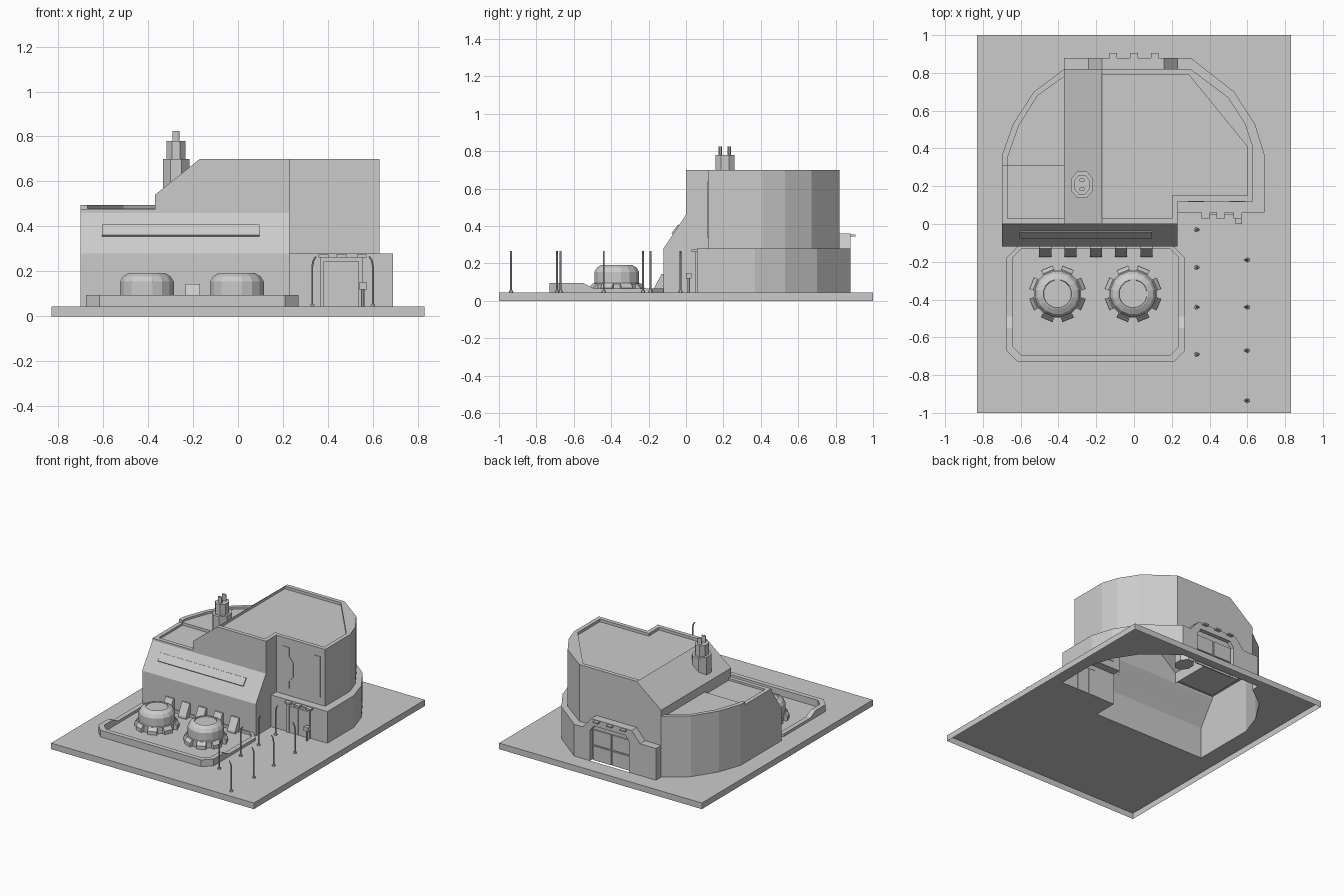
import bpy, bmesh, math
from mathutils import Vector, Matrix

if "Cube" in bpy.data.objects:
    bpy.data.objects.remove(bpy.data.objects["Cube"])

G = 0.045  # top of base plate


class Part:
    """Collects faces into one flat-shaded object."""
    def __init__(self, name):
        self.name, self.bm = name, bmesh.new()

    def poly(self, pts):
        self.bm.faces.new([self.bm.verts.new(p) for p in pts])

    def strip(self, a, b, closed=False):
        n = len(a)
        for i in range(n if closed else n - 1):
            j = (i + 1) % n
            self.poly([a[i], a[j], b[j], b[i]])

    def wall(self, path, z0, z1, closed=False):
        self.strip(at_z(path, z0), at_z(path, z1), closed)

    def prism(self, a, b):
        self.strip(a, b, True)
        self.poly(a)
        self.poly(b)

    def box(self, x0, x1, y0, y1, z0, z1):
        r = [(x0, y0), (x1, y0), (x1, y1), (x0, y1)]
        self.prism(at_z(r, z0), at_z(r, z1))

    def done(self):
        bm = self.bm
        bmesh.ops.remove_doubles(bm, verts=bm.verts, dist=1e-5)
        bmesh.ops.recalc_face_normals(bm, faces=bm.faces)
        me = bpy.data.meshes.new(self.name)
        bm.to_mesh(me)
        bm.free()
        ob = bpy.data.objects.new(self.name, me)
        bpy.context.collection.objects.link(ob)
        return ob


def at_z(p, z): return [(x, y, z) for x, y in p]
def at_y(p, y): return [(x, y, z) for x, z in p]
def at_x(p, x): return [(x, y, z) for y, z in p]


def ring(r, z, n, cx=0, cy=0, sy=1.0):
    return [(cx + r * math.cos(2 * math.pi * (i + .5) / n),
             cy + sy * r * math.sin(2 * math.pi * (i + .5) / n), z) for i in range(n)]


# Shared plan curves
low_arc = [(.69, .06), (.69, .37), (.64, .53), (.53, .70), (.30, .88)]
top_arc = [(.63, .12), (.63, .41), (.59, .53), (.50, .67), (.30, .82)]
left_arc = [(-.70, .36), (-.64, .53), (-.53, .70), (-.37, .82)]

# Base plate: open underneath, with a hole below the building
base = Part("base_plate")
rect = [(-.83, -1), (.83, -1), (.83, 1), (-.83, 1)]
foot = [(-.70, -.12), (.23, -.12), (.23, .06)] + low_arc + [(-.37, .88)] + left_arc[::-1]
edges = []
for loop in (rect, foot):
    vs = [base.bm.verts.new(p) for p in at_z(loop, G)]
    edges += [base.bm.edges.new((vs[i], vs[i - 1])) for i in range(len(vs))]
bmesh.ops.triangle_fill(base.bm, use_beauty=True, edges=edges, normal=Vector((0, 0, 1)))
base.wall(rect, 0, G, True)
base.done()

# Main building shell
b = Part("building_shell")
slope = [(-.12, G), (-.12, .28), (0, .46)]
b.strip(at_x(slope, -.70), at_x(slope, .23))
b.poly(at_x(slope + [(0, .70), (.12, .70), (.12, .28), (.06, .28), (.06, G)], .23))
b.poly(at_x(slope + [(0, .475), (.31, .475), (.31, .495), (.36, .495), (.36, G)], -.70))
b.wall(left_arc, G, .495)
b.wall([(-.70, 0), (-.37, 0)], .46, .475)
# tower walls and sloping roof side
gable = [(.70, -.17), (.54, -.37)]
b.poly(at_y([(-.37, .46), (.23, .46), (.23, .70), (-.17, .70), (-.37, .54)], 0))
b.poly(at_y([(-.37, .28), (.30, .28), (.30, .70), (-.17, .70), (-.37, .54)], .82))
b.wall([(-.37, 0), (-.37, .82)], .46, .54)
b.poly([(-.37, 0, .54), (-.17, 0, .70), (-.17, .82, .70), (-.37, .82, .54)])
b.wall([(.23, .12)] + top_arc, .28, .70)
# tower roof with recessed deck
inner = [(-.17, .03), (.20, .03), (.20, .15), (.60, .15), (.60, .41), (.29, .79), (-.17, .79)]
b.poly(at_z([(-.17, 0), (.23, 0), (.23, .12)] + top_arc + [(-.17, .82)] + inner[::-1], .70))
b.wall(inner, .68, .70, True)
b.poly(at_z(inner, .68))
# wide lower storey and its ledge
b.wall([(.23, .06)] + low_arc, G, .28)
b.poly(at_z([(.23, .06)] + low_arc + top_arc[::-1] + [(.23, .12)], .28))
# low left roof, front and rear levels
front_in = [(-.67, .31), (-.67, .03), (-.37, .03)]
b.poly(at_z([(-.37, 0), (-.70, 0), (-.70, .31)] + front_in, .475))
b.wall(front_in, .46, .475)
b.poly(at_z(front_in + [(-.37, .31)], .46))
b.wall([(-.70, .31), (-.67, .31)], .475, .495)
b.wall([(-.67, .31), (-.37, .31)], .46, .48)
rear_in = [(-.37, .78), (-.51, .68), (-.61, .52), (-.67, .35), (-.67, .31)]
b.poly(at_z([(-.70, .31)] + left_arc + rear_in, .495))
b.wall(rear_in, .48, .495)
b.poly(at_z(rear_in + [(-.37, .31)], .48))
# rear gate surround with stepped top and recessed doorway
top = [(-.37, G), (-.37, .28), (-.24, .28), (-.17, .36), (.16, .36), (.23, .28), (.30, .28)]
gate = [(.17, G), (.17, .27), (.14, .31), (-.12, .31), (-.15, .27), (-.15, G)]
b.poly(at_y(top + [(.30, G)] + gate, .88))
b.strip(at_y(top, .82), at_y(top, .88))
b.strip(at_y(gate, .85), at_y(gate, .88))
b.poly(at_y(gate, .85))
b.done()

# Rear gate leaves and lamps
g = Part("rear_gate")
for x in (-.14, .015):
    g.box(x, x + .145, .85, .858, G, .15)
    g.box(x, x + .145, .85, .858, .16, .27)
for x in (-.11, 0, .11):
    g.box(x - .02, x + .02, .88, .905, .345, .355)
g.done()

# Slot cover on the front slope
s = Part("slope_slot")
cover = [(-.07, .355), (-.077, .362), (-.042, .408), (-.035, .405)]
s.prism(at_x(cover, -.605), at_x(cover, .095))
s.done()

# Buttresses along the front wall
w = Part("buttresses")
for i in range(5):
    x = -.47 + i * .134
    prof = [(-.12, G), (-.175, G), (-.175, .06), (-.13, .145), (-.12, .145)]
    w.prism(at_x(prof, x - .032), at_x(prof, x + .032))
w.done()

# Window panels, mirrored about the bay centre
p = Part("window_panels")
half = [(.285, .335), (.338, .335), (.338, .39), (.37, .425), (.37, .53),
        (.338, .57), (.338, .637), (.285, .637)]
for prof in (half, [(.876 - x, z) for x, z in half]):
    p.prism(at_y(prof, .116), at_y(prof, .124))
p.done()

# Front entrance: frame, leaves, lamps and a side post
d = Part("front_door")
for x in (.365, .535):
    d.box(x, x + .018, .048, .062, G, .25)
d.box(.365, .553, .048, .062, .245, .262)
d.box(.385, .455, .054, .062, G, .24)
d.box(.463, .533, .054, .062, G, .24)
for x in (.38, .46, .55):
    d.box(x - .022, x + .022, .03, .06, .262, .275)
d.prism(ring(.008, G, 8, .555, .015), ring(.008, .13, 8, .555, .015))
d.box(.537, .573, 0, .03, .12, .15)
d.done()

# Chimney: elongated octagonal tiers and two flues
c = Part("chimney")
cx, cy = -.275, .208
for r, z0, z1 in ((.064, .48, .70), (.046, .70, .78)):
    c.prism(ring(r, z0, 8, cx, cy, 1.2), ring(r, z1, 8, cx, cy, 1.2))
for dy in (-.024, .024):
    c.prism(ring(.017, .78, 8, cx, cy + dy, .6), ring(.017, .825, 8, cx, cy + dy, .6))
c.done()

# Yard kerb: chamfered loop, taller at the front
k = Part("yard_kerb")


def kerb(o, c):
    x0, x1, y0, y1 = -.675 + o, .27 - o, -.73 + o, -.12 - o * .3
    hi, lo = .095, .065
    return [(x0 + c, y0, hi), (x1 - c, y0, hi), (x1, y0 + c, hi), (x1, -.55, hi), (x1, -.49, lo),
            (x1, y1 - c, lo), (x1 - c, y1, lo), (x0 + c, y1, lo), (x0, y1 - c, lo),
            (x0, -.49, lo), (x0, -.55, hi), (x0, y0 + c, hi)]


out, inn = kerb(0, .06), kerb(.035, .045)
for loop in (out, inn):
    k.strip([(x, y, G) for x, y, z in loop], loop, True)
k.strip(out, inn, True)
k.done()

# Tank domes with base lugs
for n, x in enumerate((-.405, -.005)):
    t = Part("tank_dome_%d" % (n + 1))
    prof = [(.128, G), (.128, .09), (.122, .095), (.122, .155), (.108, .178),
            (.082, .193), (.076, .193), (.074, .186)]
    rings = [ring(r, z, 16, x, -.37) for r, z in prof]
    for a, e in zip(rings, rings[1:]):
        t.strip(a, e, True)
    t.poly(rings[-1])
    for i in range(8):
        m = Matrix.Translation((x, -.37, 0)) @ Matrix.Rotation(i * math.pi / 4 + .39, 4, 'Z')
        lug = [(.11, G), (.147, G), (.147, .07), (.128, .092), (.11, .092)]
        side = [[m @ Vector((r, y, z)) for r, z in lug] for y in (-.032, .032)]
        t.prism(*side)
    t.done()

# Lamp posts with tips bent towards the path
lamps = Part("lamp_posts")
for x, s, ys in ((.33, 1, (-.03, -.23, -.44, -.69)), (.6, -1, (-.19, -.44, -.67, -.935))):
    for y in ys:
        lamps.prism(ring(.012, G, 6, x, y), ring(.01, .055, 6, x, y))
        path = [(0, .055), (0, .22), (.005, .248), (.016, .266)]
        rs = [ring(.005, z, 6, x + s * dx, y) for dx, z in path]
        for a, e in zip(rs, rs[1:]):
            lamps.strip(a, e, True)
        lamps.poly(rs[-1])
lamps.done()
